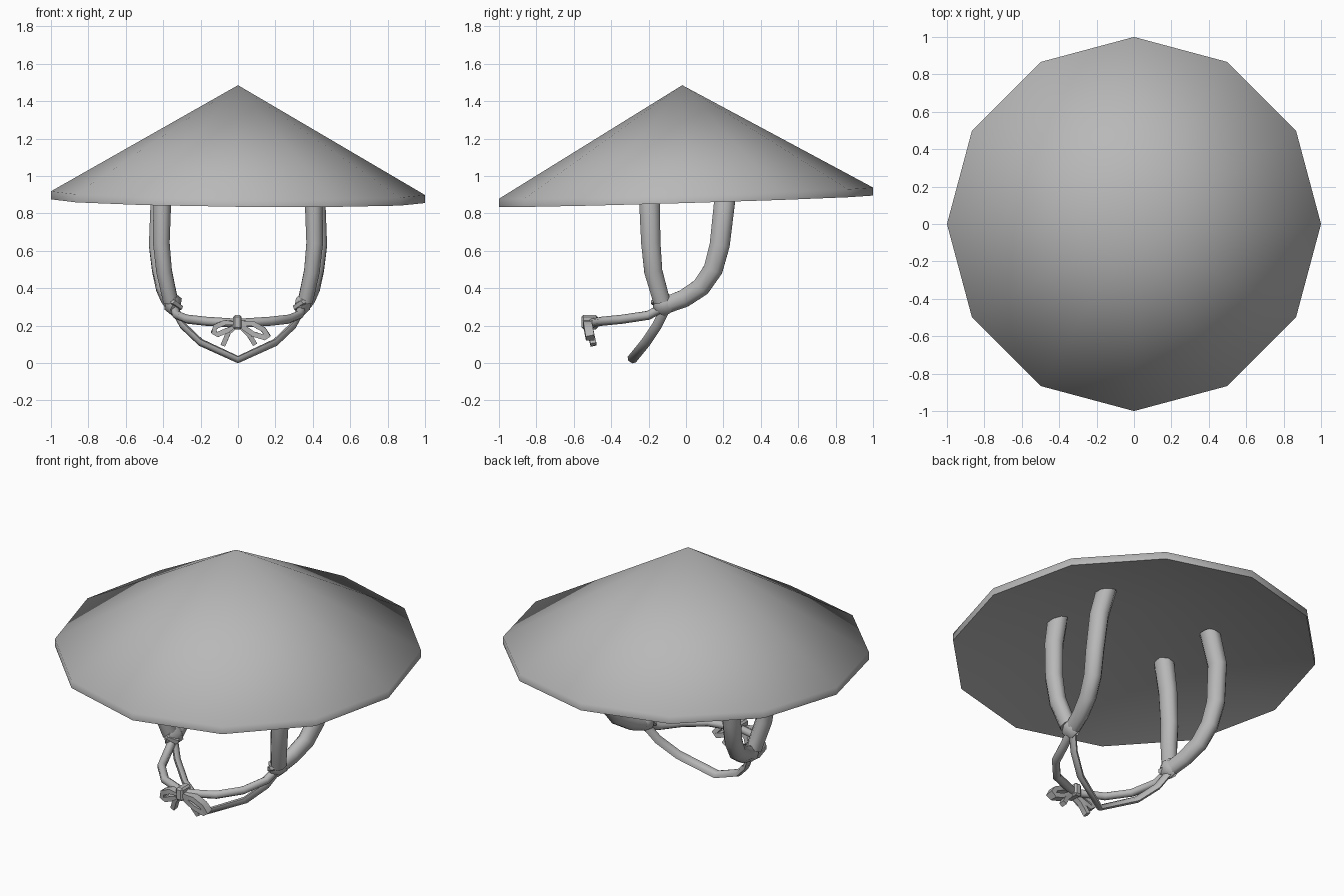
import bpy, bmesh, math
from mathutils import Vector, Matrix

if "Cube" in bpy.data.objects:
    bpy.data.objects.remove(bpy.data.objects["Cube"])

grey = bpy.data.materials.new("plain_grey")
grey.diffuse_color = (0.48, 0.48, 0.48, 1)
grey.use_nodes = True
grey.node_tree.nodes["Principled BSDF"].inputs["Base Color"].default_value = grey.diffuse_color


def finish(name, bm, angle=50):
    bmesh.ops.recalc_face_normals(bm, faces=bm.faces[:])
    me = bpy.data.meshes.new(name)
    bm.to_mesh(me)
    bm.free()
    me.materials.append(grey)
    me.shade_smooth()
    me.set_sharp_from_angle(angle=math.radians(angle))
    ob = bpy.data.objects.new(name, me)
    bpy.context.collection.objects.link(ob)
    return ob


def sweep(name, path, a, b, sides=8, ref=(0, 1, 0), closed=False, taper=1.0, angle=50):
    """Sweep an a x b (half sizes) cross-section along path; b lies nearest to ref."""
    bm = bmesh.new()
    pts = [Vector(p) for p in path]
    n = len(pts)
    rings = []
    for i, p in enumerate(pts):
        prev = pts[i - 1] if (i > 0 or closed) else p
        nxt = pts[(i + 1) % n] if (i < n - 1 or closed) else p
        t = (nxt - prev).normalized()
        u = t.cross(Vector(ref)).normalized()
        v = u.cross(t)
        k = 1 + (taper - 1) * i / (n - 1)
        ring = []
        for j in range(sides):
            w = 2 * math.pi * (j + 0.5) / sides
            m = k / math.cos(math.pi / sides)
            ring.append(bm.verts.new(p + u * a * m * math.cos(w) + v * b * m * math.sin(w)))
        rings.append(ring)
    for i in range(n if closed else n - 1):
        r0, r1 = rings[i], rings[(i + 1) % n]
        for j in range(sides):
            k = (j + 1) % sides
            bm.faces.new((r0[j], r0[k], r1[k], r1[j]))
    if not closed:
        bm.faces.new(rings[0])
        bm.faces.new(rings[-1])
    return finish(name, bm, angle)


# Conical hat: twelve sides, short rim band, shallow hollow underside, slight tilt
bm = bmesh.new()
apex = bm.verts.new((0, -0.02, 1.485))
inner = bm.verts.new((0, 0, 1.13))
top, low = [], []
for i in range(12):
    w = math.pi * i / 6
    x, y = math.cos(w), math.sin(w)
    tilt = 0.03 * y - 0.01 * x
    top.append(bm.verts.new((x, y, 0.908 + tilt)))
    low.append(bm.verts.new((x, y, 0.865 + tilt)))
for i in range(12):
    k = (i + 1) % 12
    bm.faces.new((top[i], top[k], apex))
    bm.faces.new((low[i], low[k], top[k], top[i]))
    bm.faces.new((low[k], low[i], inner))
finish("conical_hat", bm, 70)

for s, side in ((-1, "left"), (1, "right")):
    # Padded straps bowing outward from the hat down to the side knot
    front = [(.375, -.195, 1.04), (.405, -.195, .85), (.41, -.188, .64), (.395, -.175, .49), (.36, -.13, .33)]
    back = [(.365, .205, 1.04), (.42, .205, .85), (.43, .18, .63), (.415, .145, .5),
            (.395, .08, .405), (.37, -.01, .345), (.35, -.09, .315)]
    for nm, pts in (("front", front), ("back", back)):
        sweep(f"{side}_{nm}_strap", [(s * x, y, z) for x, y, z in pts], .058, .05,
              ref=(1, 0, 0), taper=.78)

    # Side knot: faceted lump with a short wrapped band
    bm = bmesh.new()
    bmesh.ops.create_icosphere(bm, subdivisions=1, radius=1, matrix=Matrix.Translation(
        (s * .347, -.115, .315)) @ Matrix.Diagonal((.052, .072, .066, 1)))
    finish(f"{side}_knot", bm, 50)
    sweep(f"{side}_knot_wrap", [(s * .38, -.14, .345), (s * .345, -.165, .325),
                               (s * .313, -.13, .295)],
          .022, .018, sides=6, ref=(0, 0, 1))

    # Front cord from the knot to the bow
    cord = [(.345, -.12, .30), (.325, -.2, .255), (.27, -.34, .234), (.17, -.45, .223), (.0, -.51, .212)]
    sweep(f"{side}_front_cord", [(s * x, y, z) for x, y, z in cord], .021, .021, sides=6,
          ref=(0, 0, 1), angle=70)

# Chin strap looping below
half = [(.345, -.11, .29), (.295, -.155, .20), (.2, -.215, .11)]
chin = [(-x, y, z) for x, y, z in half] + [(0, -.29, .018)] + half[::-1]
sweep("chin_strap", chin, .015, .023, sides=6, ref=(0, -.6, .4))

# Bow: centre knot, two loops, two tails
bm = bmesh.new()
bmesh.ops.create_cube(bm, size=1, matrix=Matrix.Translation((-.003, -.515, .218))
                      @ Matrix.Diagonal((.046, .088, .076, 1)))
bmesh.ops.bevel(bm, geom=bm.edges[:], offset=.01, segments=1, affect='EDGES')
finish("bow_knot", bm, 30)
loops = {
    "left": [(0, .212), (-.07, .216), (-.12, .195), (-.13, .165), (-.11, .152), (-.055, .175)],
    "right": [(0, .215), (.08, .21), (.135, .18), (.16, .143), (.145, .135), (.08, .155), (.03, .19)],
}
tails = {"left": [(-.01, .2), (-.05, .165), (-.08, .095)],
         "right": [(.01, .2), (.06, .15), (.09, .1)]}
for side in loops:
    sweep(f"bow_{side}_loop", [(x, -.525 + .2 * (.2 - z), z) for x, z in loops[side]], .014, .023,
          sides=4, closed=True)
    sweep(f"bow_{side}_tail", [(x, -.52 + .25 * (.2 - z), z) for x, z in tails[side]],
          .013, .016, sides=4)
